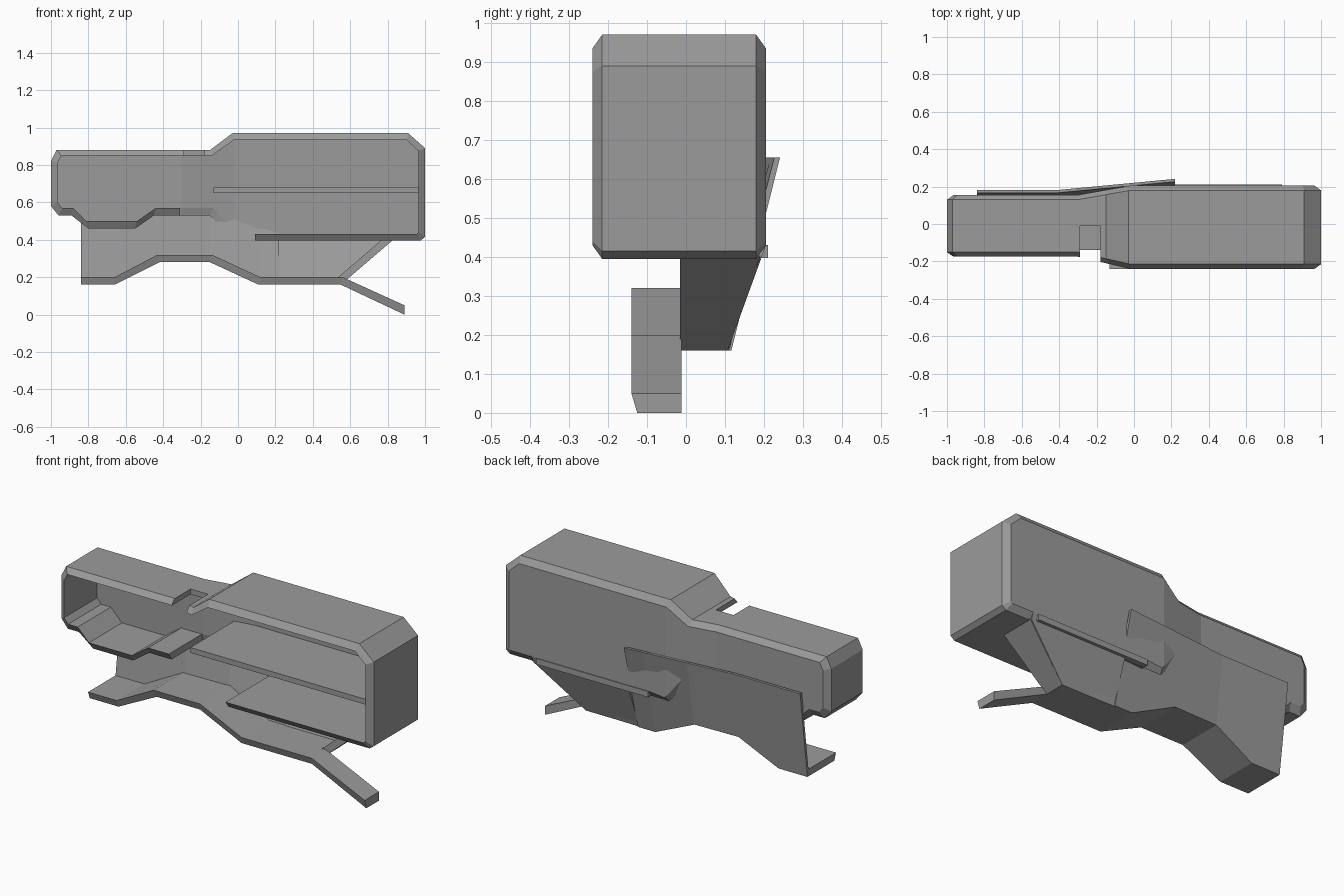
import bpy, bmesh
from mathutils import Vector

cube = bpy.data.objects.get("Cube")
if cube:
    bpy.data.objects.remove(cube, do_unlink=True)

grey = bpy.data.materials.new("plain grey")
grey.use_nodes = True
COLOUR = (0.33, 0.33, 0.33, 1)
grey.diffuse_color = COLOUR
grey.node_tree.nodes["Principled BSDF"].inputs["Base Color"].default_value = COLOUR


def finish(name, bm):
    bmesh.ops.recalc_face_normals(bm, faces=bm.faces)
    mesh = bpy.data.meshes.new(name)
    bm.to_mesh(mesh)
    bm.free()
    mesh.materials.append(grey)
    obj = bpy.data.objects.new(name, mesh)
    bpy.context.collection.objects.link(obj)
    return obj


def loft(name, rings):
    """Closed solid through a row of four-point rings."""
    bm = bmesh.new()
    rows = [[bm.verts.new(p) for p in ring] for ring in rings]
    for r, s in zip(rows, rows[1:]):
        for j in range(4):
            k = (j + 1) % 4
            bm.faces.new((r[j], r[k], s[k], s[j]))
    bm.faces.new(rows[0])
    bm.faces.new(rows[-1])
    return finish(name, bm)


def box(name, x0, x1, y0, y1, z0, z1):
    return loft(name, [[(x, y0, z0), (x, y1, z0), (x, y1, z1), (x, y0, z1)] for x in (x0, x1)])


# Open-fronted body: outer outline and matching inner outline (x, z)
outer = [(-.31, .53), (-.45, .53), (-.55, .46), (-.8, .46), (-.89, .53), (-.96, .53),
         (-1, .58), (-1, .82), (-.97, .88), (-.15, .88), (-.03, .97), (.91, .97),
         (1, .89), (1, .415), (.975, .395), (.09, .395), (-.02, .395), (-.15, .53)]
inner = [(-.31, .57), (-.44, .57), (-.54, .5), (-.81, .5), (-.88, .57), (-.94, .57),
         (-.965, .6), (-.965, .81), (-.945, .85), (-.14, .85), (-.02, .935), (.9, .935),
         (.965, .875), (.965, .44), (.955, .43), (.09, .43), (-.01, .42), (-.13, .57)]
FLOOR_END = 15      # the floor is missing from here round to the first point

bm = bmesh.new()
loops = []
for path, y in ((inner, -.24), (outer, -.215), (outer, .18), (inner, .205), (inner, .17)):
    loops.append([bm.verts.new((x, y, z)) for x, z in path])
a, b, c, d, e = loops
count = len(outer)
for i in range(count):
    j = (i + 1) % count
    strips = [(c, d)] + ([(a, b), (b, c), (e, a)] if i < FLOOR_END else [(e, c)])
    for p, q in strips:
        bm.faces.new((p[i], p[j], q[j], q[i]))
for i in (0, FLOOR_END):
    bm.faces.new((a[i], b[i], c[i], e[i]))
bm.faces.new(d)
bm.faces.new(e)
bmesh.ops.recalc_face_normals(bm, faces=bm.faces)

# Narrow the body from its deep end to its shallow end
for x in (-.3, -.02):
    bmesh.ops.bisect_plane(bm, geom=bm.verts[:] + bm.edges[:] + bm.faces[:],
                           plane_co=Vector((x, 0, 0)), plane_no=Vector((1, 0, 0)))
for v in bm.verts:
    s = min(1, max(0, (-.02 - v.co.x) / .28))
    v.co.y += .065 * s if v.co.y < 0 else -.05 * s
body = finish("body_shell", bm)

# Notch in the top edge
cutter = box("notch_cutter", -.29, -.18, -.4, -.01, .75, 1.1)
cutter.hide_render = True
cutter.hide_viewport = True
cutter.display_type = 'WIRE'
notch = body.modifiers.new("notch", 'BOOLEAN')
notch.operation = 'DIFFERENCE'
notch.solver = 'EXACT'
notch.object = cutter

# Shelf inside, and the ledge where the floor passes through the back
box("middle_shelf", -.13, .966, -.24, .175, .65, .68)
box("back_ledge", .09, .79, .1, .21, .397, .43)


# Slanted back skirt
def panel_y(x, z):
    top = .18 + .06 * max(0, (x + .42) / .64)
    return .115 + (z - .155) / .495 * (top - .115)


def skirt_y(x, z):
    return .105 + (z - .155) * .364


def sheet(name, columns, depth):
    t = .015
    loft(name, [[(x, depth(x, z0) - t, z0), (x, depth(x, z0), z0),
                 (x, depth(x, z1), z1), (x, depth(x, z1) - t, z1)] for x, z0, z1 in columns])


under = [(-.84, .16), (-.66, .16), (-.42, .28), (-.15, .28), (.11, .16), (.55, .16)]
over = [(-.84, .2), (-.66, .2), (-.43, .32), (-.14, .32), (.12, .2), (.56, .2)]
sheet("back_panel", [(x, z, .655) for x, z in under[:5]] + [(.22, .16, .655)], panel_y)
sheet("back_skirt", [(.22, .16, .43), (.55, .16, .43), (.82, .395, .43)], skirt_y)


# Bent floor of the skirt and the lip in front of it
def ribbon(name, low, high, front, chamfer, back):
    loft(name, [[(x0, front + chamfer, z0), (x0, back(x0, z0), z0),
                 (x1, back(x1, z1), z1), (x1, front, z1)]
                for (x0, z0), (x1, z1) in zip(low, high)])


def floor_back(x, z):
    return (panel_y(x, z) if x < .2 else skirt_y(x, z)) - .004


ribbon("skirt_floor", under + [(.83, .4)], over[:5] + [(.535, .2), (.78, .41)], -.015, 0, floor_back)
ribbon("front_lip", under + [(.89, .005)], over + [(.89, .05)], -.14, .015, lambda x, z: -.012)
for obj in bpy.data.objects:
    if obj.name == "front_lip":
        for v in obj.data.vertices:
            v.co.z = max(v.co.z, 0) if v.co.z > .006 else 0
